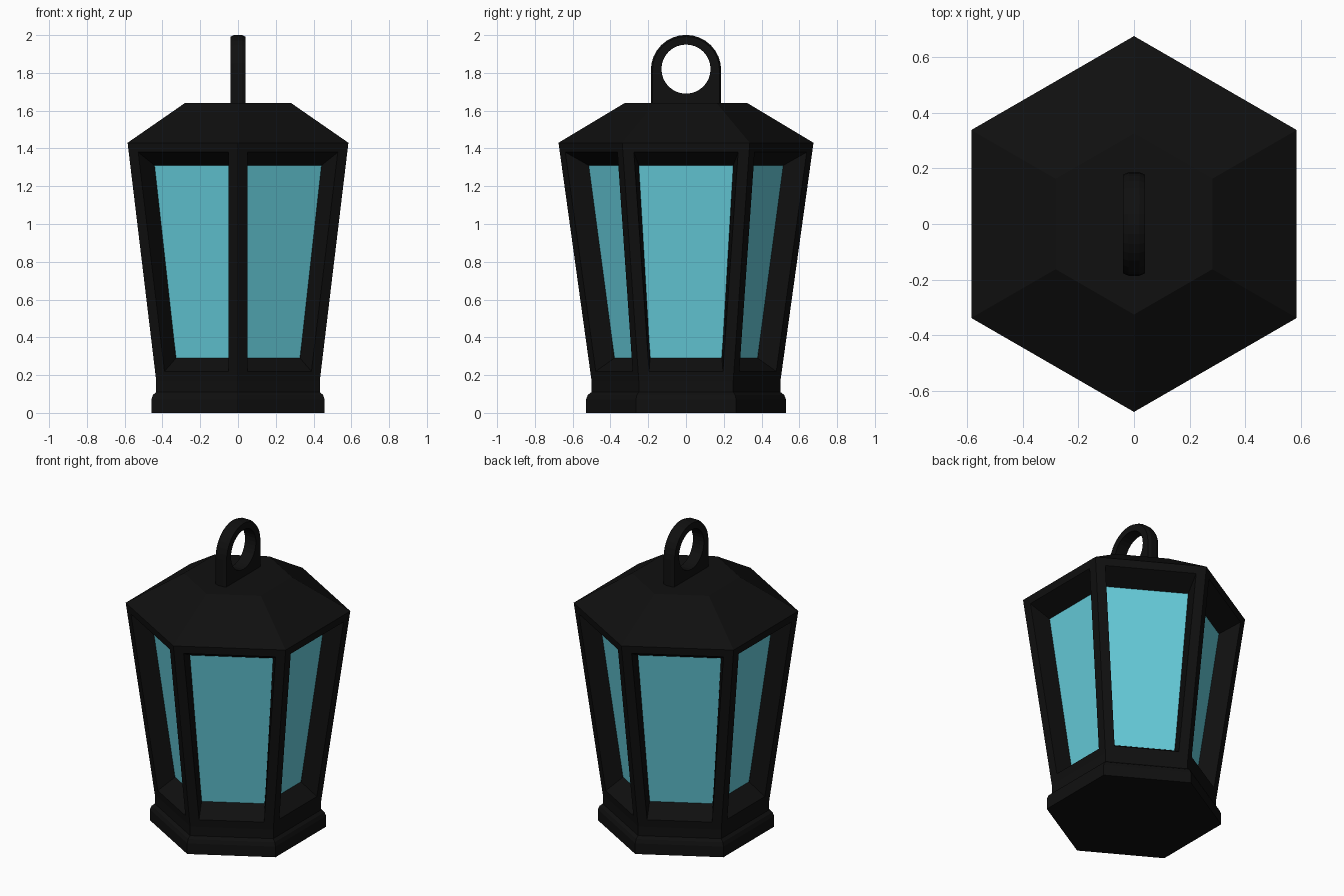
import bpy, bmesh, math
from mathutils import Vector

if "Cube" in bpy.data.objects:
    bpy.data.objects.remove(bpy.data.objects["Cube"])

S3 = math.sqrt(3) / 2


def material(name, rgb):
    m = bpy.data.materials.new(name)
    m.diffuse_color = (*rgb, 1)
    m.use_nodes = True
    m.node_tree.nodes["Principled BSDF"].inputs["Base Color"].default_value = m.diffuse_color
    return m


black = material("black_metal", (0.005, 0.005, 0.005))
teal = material("teal_glass", (0.13, 0.60, 0.70))


def finish(bm, name, mat):
    bmesh.ops.remove_doubles(bm, verts=bm.verts, dist=1e-4)
    bmesh.ops.recalc_face_normals(bm, faces=bm.faces)
    me = bpy.data.meshes.new(name)
    bm.to_mesh(me)
    bm.free()
    me.materials.append(mat)
    ob = bpy.data.objects.new(name, me)
    bpy.context.collection.objects.link(ob)
    return ob


def add_face(bm, pts):
    bm.faces.new([bm.verts.new(p) for p in pts])


def hexagon(r, z):
    return [Vector((r * math.cos(a), r * math.sin(a), z))
            for a in (math.radians(30 + 60 * k) for k in range(6))]


def hex_loft(bm, profile):
    # Skin a (radius, height) profile with six flat sides
    rings = [hexagon(r, z) for r, z in profile]
    for a, b in zip(rings, rings[1:]):
        for k in range(6):
            j = (k + 1) % 6
            add_face(bm, [a[k], a[j], b[j], b[k]])
    return rings


WALL_LOW, WALL_TOP = (0.50, 0.17), (0.675, 1.43)


def wall_radius(z):
    f = (z - WALL_LOW[1]) / (WALL_TOP[1] - WALL_LOW[1])
    return WALL_LOW[0] + f * (WALL_TOP[0] - WALL_LOW[0])


def wall_quad(k, low, top, depth):
    # Four corners on wall k; low and top are (half width, height)
    a = math.radians(60 * k)
    n = Vector((math.cos(a), math.sin(a), 0))
    t = Vector((-n.y, n.x, 0))
    return [n * (wall_radius(z) * S3 - depth) + t * u + Vector((0, 0, z))
            for u, z in ((-low[0], low[1]), (low[0], low[1]),
                         (top[0], top[1]), (-top[0], top[1]))]


# Body: plinth, framed walls with splayed window reveals, and roof
body = bmesh.new()
glass = bmesh.new()
base = hex_loft(body, [(0.53, 0), (0.53, 0.07), (0.52, 0.095), (0.50, 0.11), WALL_LOW])
roof = hex_loft(body, [WALL_TOP, (0.325, 1.64)])
add_face(body, base[0])
add_face(body, roof[-1])

for k in range(6):
    outer = wall_quad(k, (WALL_LOW[0] / 2, WALL_LOW[1]), (WALL_TOP[0] / 2, WALL_TOP[1]), 0)
    opening = wall_quad(k, (wall_radius(0.22) / 2 - 0.058, 0.22),
                        (wall_radius(1.38) / 2 - 0.058, 1.38), 0)
    pane = wall_quad(k, (0.19, 0.29), (0.25, 1.31), 0.12)
    for a, b in ((outer, opening), (opening, pane)):
        for i in range(4):
            j = (i + 1) % 4
            add_face(body, [a[i], a[j], b[j], b[i]])
    add_face(glass, pane)

finish(body, "lantern_frame", black)
panes = finish(glass, "window_panes", teal)
# Panes are loose faces, so turn each one outward
for p in panes.data.polygons:
    if p.normal.dot(Vector((p.center.x, p.center.y, 0))) < 0:
        p.flip()

# Hanging loop: round hole in an arched plate with a softly crowned rim
N, CZ, HOLE, HALF = 32, 1.815, 0.13, 0.04


def rim(a, r):
    c, s = math.cos(a), math.sin(a)
    if s < -1e-6:
        f = r / max(abs(c), abs(s))     # square foot below the centre
        return c * f, s * f
    return c * r, s * r


loop = bmesh.new()
sections = []
for i in range(N):
    a = 2 * math.pi * i / N
    hole = (HOLE * math.cos(a), HOLE * math.sin(a) + 0.005)
    sections.append([Vector((x, y, CZ + z)) for x, (y, z) in (
        (-HALF, hole), (-HALF, rim(a, 0.177)), (-HALF / 2, rim(a, 0.186)),
        (HALF / 2, rim(a, 0.186)), (HALF, rim(a, 0.177)), (HALF, hole))])
for i in range(N):
    a, b = sections[i], sections[(i + 1) % N]
    for j in range(6):
        m = (j + 1) % 6
        add_face(loop, [a[j], a[m], b[m], b[j]])
ring = finish(loop, "hanging_loop", black)
